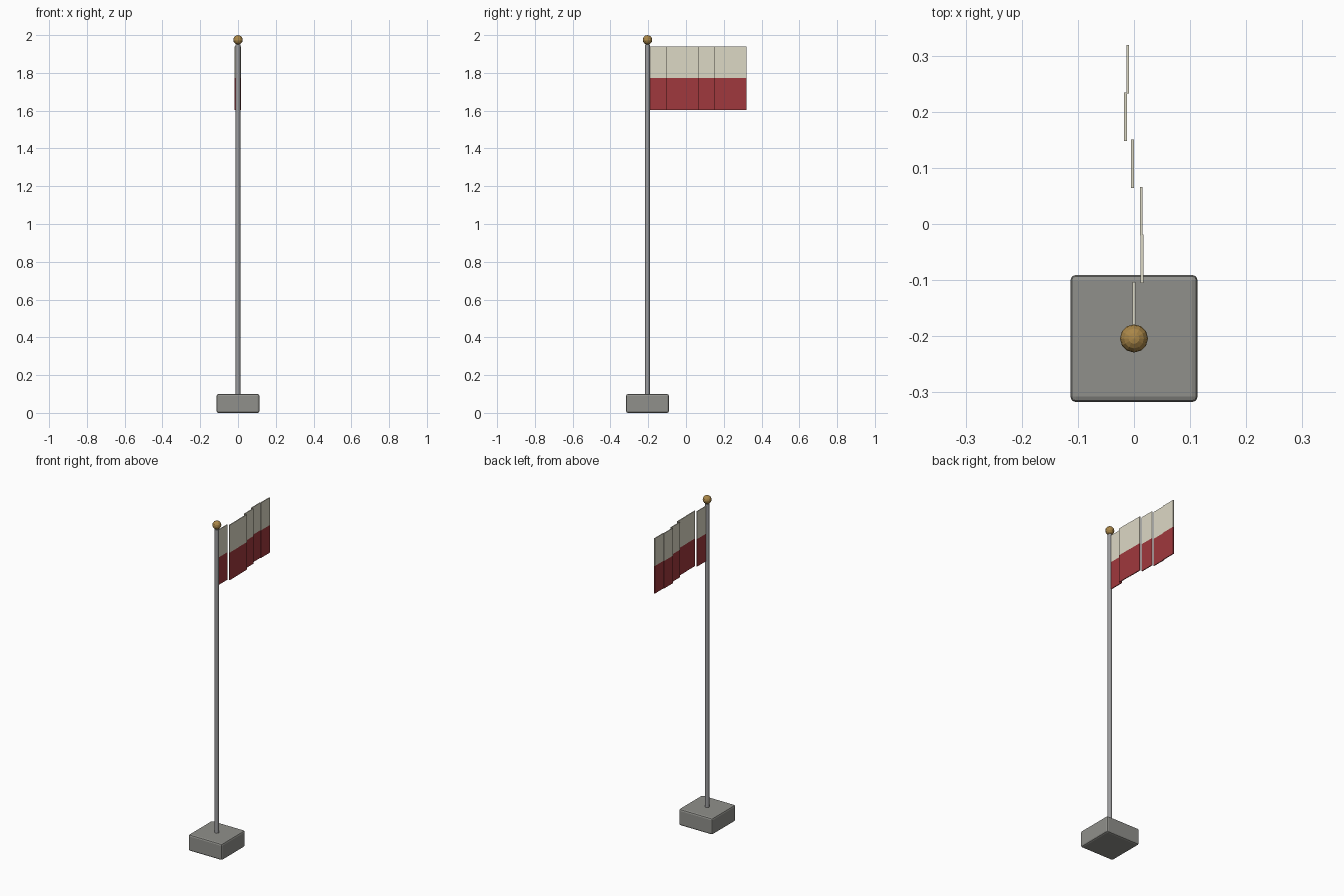
import bpy, math

if "Cube" in bpy.data.objects:
    bpy.data.objects.remove(bpy.data.objects["Cube"])


def material(name, rgb):
    m = bpy.data.materials.new(name)
    m.diffuse_color = (*rgb, 1)
    m.use_nodes = True
    m.node_tree.nodes["Principled BSDF"].inputs["Base Color"].default_value = m.diffuse_color
    return m


STONE = material("stone grey", (0.28, 0.28, 0.26))
STEEL = material("pole grey", (0.33, 0.33, 0.34))
GOLD = material("gold", (0.40, 0.24, 0.065))
CREAM = material("cream cloth", (0.72, 0.69, 0.56))
RED = material("red cloth", (0.35, 0.04, 0.047))

POLE_Y = -0.204


def finish(name, mat):
    ob = bpy.context.object
    ob.name = name
    ob.data.materials.append(mat)
    return ob


def box(name, centre, size, mat):
    bpy.ops.mesh.primitive_cube_add(size=1, location=centre)
    ob = finish(name, mat)
    ob.scale = size
    bpy.ops.object.transform_apply(location=False, rotation=False, scale=True)
    return ob


# Base block with softened edges
base = box("base", (0, POLE_Y, 0.05), (0.227, 0.227, 0.1), STONE)
bevel = base.modifiers.new("bevel", 'BEVEL')
bevel.width = 0.01
bevel.segments = 2

# Pole
bpy.ops.mesh.primitive_cylinder_add(vertices=12, radius=0.0125, depth=1.87,
                                    location=(0, POLE_Y, 1.015))
finish("pole", STEEL)
bpy.ops.object.shade_smooth_by_angle(angle=math.radians(40))

# Ball finial
bpy.ops.mesh.primitive_uv_sphere_add(segments=12, ring_count=8, radius=0.025,
                                     location=(0, POLE_Y, 1.975))
finish("finial", GOLD)

# Flag: six flat panels stepped along a wave, each with two stripes
for i in range(6):
    x = 0.0158 * math.sin(1.1 * i)
    y = -0.1465 + 0.0845 * i
    for name, z, mat in (("upper", 1.856, CREAM), ("lower", 1.688, RED)):
        box(f"flag_{name}_{i + 1}", (x, y, z), (0.005, 0.0865, 0.168), mat)
